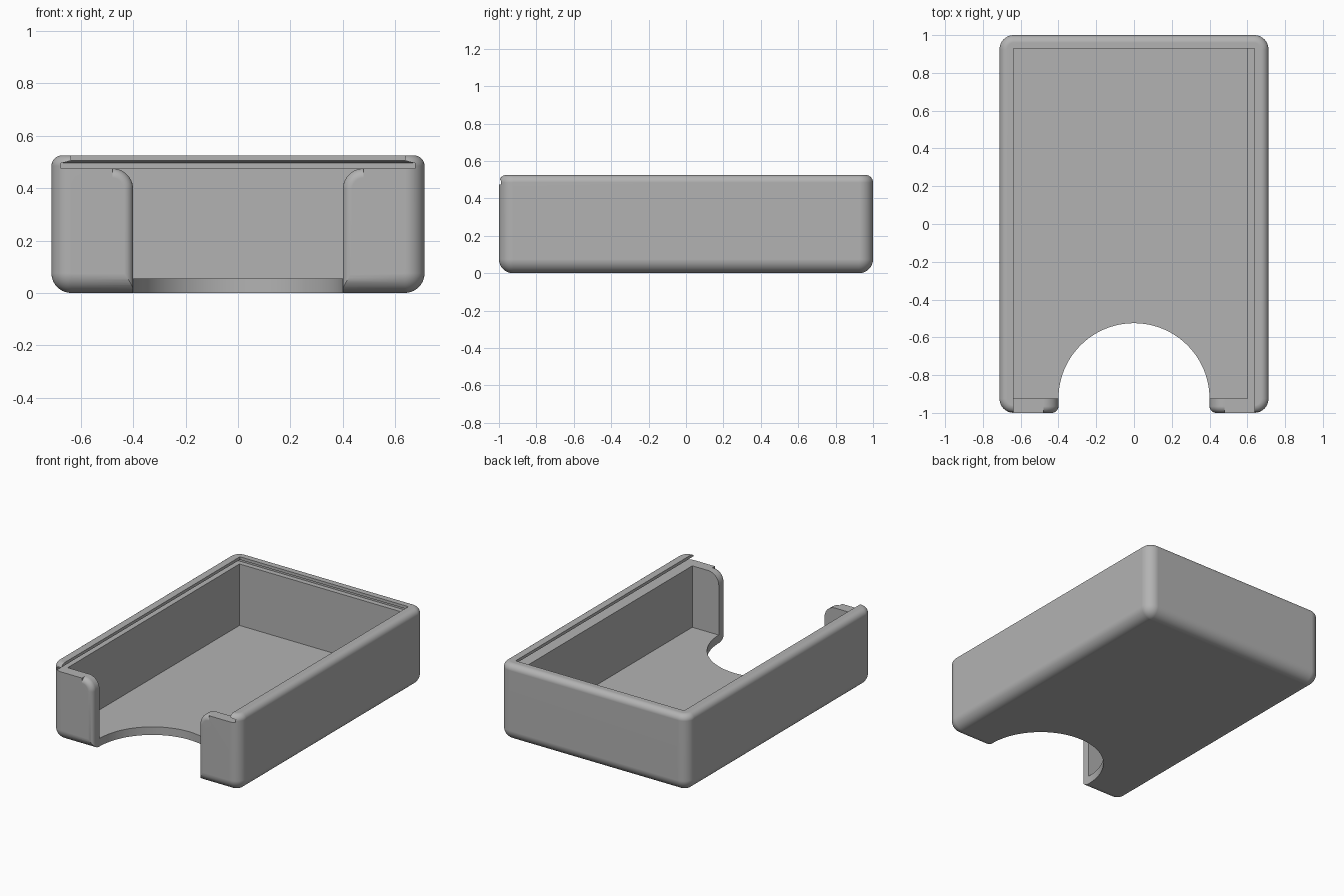
import bpy, bmesh
from math import sin, cos, pi, radians

cube = bpy.data.objects.get("Cube")
if cube:
    bpy.data.objects.remove(cube, do_unlink=True)

HX, HY, H = 0.712, 1.0, 0.525      # half width, half length, height
EDGE, TOP_EDGE = 0.075, 0.04       # outer fillet radii
FLOOR, RIM = 0.055, 0.475          # floor top and front wall top
GAP, LIP_R = 0.4, 0.035            # thumb opening half width and its fillet
FRONT_IN = -0.925                  # inner face of the front wall
STEPS = 10

grey = bpy.data.materials.new("plain_grey")
grey.use_nodes = True
grey.diffuse_color = (0.45, 0.45, 0.45, 1)
grey.node_tree.nodes["Principled BSDF"].inputs["Base Color"].default_value = (0.45, 0.45, 0.45, 1)


def loft(name, rings):
    """Closed solid through rings of equal point count."""
    bm = bmesh.new()
    loops = [[bm.verts.new(p) for p in ring] for ring in rings]
    n = len(loops[0])
    for a, b in zip(loops, loops[1:]):
        for i in range(n):
            j = (i + 1) % n
            bm.faces.new((a[i], a[j], b[j], b[i]))
    bm.faces.new(loops[0][::-1])
    bm.faces.new(loops[-1])
    bmesh.ops.recalc_face_normals(bm, faces=bm.faces)
    mesh = bpy.data.meshes.new(name)
    bm.to_mesh(mesh)
    bm.free()
    mesh.materials.append(grey)
    obj = bpy.data.objects.new(name, mesh)
    bpy.context.collection.objects.link(obj)
    return obj


def rect(x0, x1, y0, y1, z):
    return [(x0, y0, z), (x1, y0, z), (x1, y1, z), (x0, y1, z)]


def rounded_rect(inset, z):
    """Outer outline, pulled in by inset around fixed corner centres."""
    r = EDGE - inset
    pts = []
    for k, (sx, sy) in enumerate([(1, 1), (-1, 1), (-1, -1), (1, -1)]):
        for i in range(STEPS + 1):
            a = (k + i / STEPS) * pi / 2
            pts.append((sx * (HX - EDGE) + r * cos(a), sy * (HY - EDGE) + r * sin(a), z))
    return pts


def opening(spread, y):
    """Thumb opening outline with rounded upper shoulders."""
    r = 0.08 - spread
    cx, cz = GAP + 0.08, RIM - 0.08
    half = [(GAP + spread, -0.1)]
    for i in range(STEPS + 1):
        a = i / STEPS * pi / 2
        half.append((cx - r * cos(a), cz + r * sin(a)))
    half.append((cx, RIM + 0.01))
    return [(x, y, z) for x, z in half] + [(-x, y, z) for x, z in reversed(half)]


# Outer block with rounded bottom, corners and top edge
quarter = [i / STEPS * pi / 2 for i in range(STEPS + 1)]
rings = [rounded_rect(min(EDGE * (1 - sin(a)), EDGE - 0.0005), EDGE * (1 - cos(a))) for a in quarter]
rings += [rounded_rect(TOP_EDGE * (1 - cos(a)), H - TOP_EDGE * (1 - sin(a))) for a in quarter]
tray = loft("sliding_lid_tray", rings)

# Storage cavity
cavity = loft("cavity_cutter", [rect(-0.64, 0.60, FRONT_IN, 0.93, z) for z in (FLOOR, 0.485)])

# Lid channel: wide groove below overhanging lips, open at the front
channel = loft("lid_channel_cutter", [
    rect(-w, w, -1.1, b, z) for w, b, z in
    [(0.675, 0.965, RIM), (0.675, 0.965, 0.495), (0.637, 0.93, 0.505), (0.637, 0.93, 0.6)]])

# Thumb opening in the front wall, flared at the outer face
flare = [(LIP_R * (1 - sin(a)), -HY + LIP_R * (1 - cos(a))) for a in quarter]
thumb = loft("thumb_opening_cutter",
             [opening(LIP_R, -1.1)] + [opening(s, y) for s, y in flare] + [opening(0, -0.91)])

# Semicircular finger notch in the floor
notch = loft("floor_notch_cutter", [
    [(GAP * cos(i * pi / 48), FRONT_IN + GAP * sin(i * pi / 48), z) for i in range(96)]
    for z in (-0.1, 0.2)])

bpy.context.view_layer.objects.active = tray
tray.select_set(True)
for cutter in (cavity, channel, thumb, notch):
    mod = tray.modifiers.new("cut", "BOOLEAN")
    mod.operation, mod.solver, mod.object = "DIFFERENCE", "EXACT", cutter
    bpy.ops.object.modifier_apply(modifier=mod.name)
    bpy.data.objects.remove(cutter, do_unlink=True)

# Smooth fillets with clean flat faces
bpy.ops.object.shade_smooth_by_angle(angle=radians(30))
weighted = tray.modifiers.new("weighted_normals", "WEIGHTED_NORMAL")
weighted.keep_sharp = True
